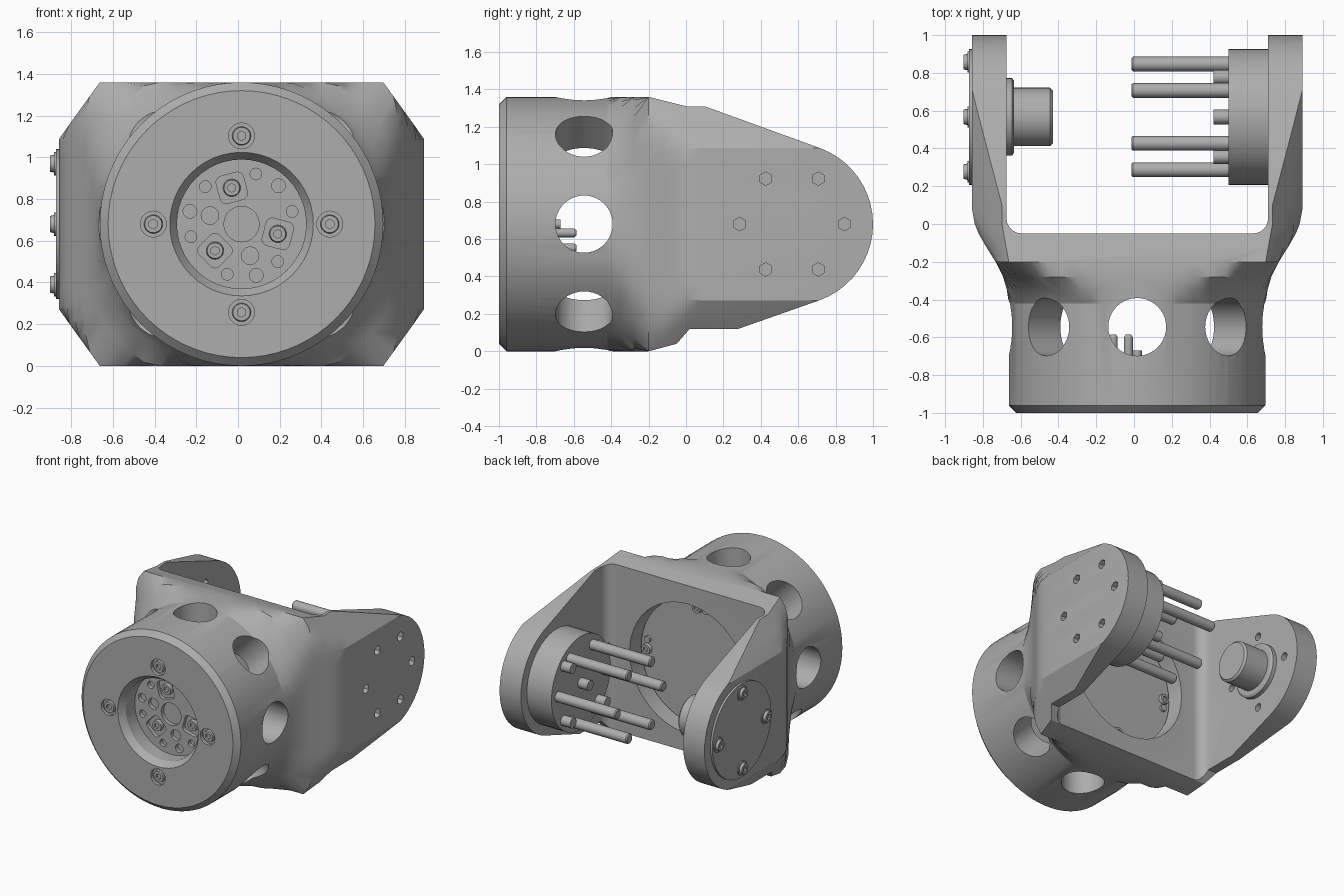
import bpy, bmesh
from math import sin, cos, pi, radians, hypot
from mathutils import Vector, Matrix

if "Cube" in bpy.data.objects:
    bpy.data.objects.remove(bpy.data.objects["Cube"])

CX, CZ = 0.017, 0.68      # main axis
AY = 0.567                # fork pivot position
X, Y = Vector((1, 0, 0)), Vector((0, 1, 0))

grey = bpy.data.materials.new("satin_grey")
grey.use_nodes = True
grey.diffuse_color = (0.42, 0.42, 0.42, 1)
grey.node_tree.nodes["Principled BSDF"].inputs["Base Color"].default_value = grey.diffuse_color


def finish(name, bm):
    bmesh.ops.recalc_face_normals(bm, faces=bm.faces)
    me = bpy.data.meshes.new(name)
    bm.to_mesh(me)
    bm.free()
    ob = bpy.data.objects.new(name, me)
    bpy.context.collection.objects.link(ob)
    me.materials.append(grey)
    return ob


def activate(ob):
    bpy.ops.object.select_all(action='DESELECT')
    ob.select_set(True)
    bpy.context.view_layer.objects.active = ob


def smooth(ob, angle=28):
    activate(ob)
    bpy.ops.object.shade_smooth_by_angle(angle=radians(angle))
    return ob


def rod(name, start, end, r, r2=None, sides=32, round_edges=0):
    """Cylinder or cone between two points."""
    start, end = Vector(start), Vector(end)
    d = end - start
    bm = bmesh.new()
    m = Matrix.Translation((start + end) / 2) @ d.to_track_quat('Z', 'Y').to_matrix().to_4x4()
    bmesh.ops.create_cone(bm, cap_ends=True, segments=sides, radius1=r,
                          radius2=r if r2 is None else r2, depth=d.length, matrix=m)
    if round_edges:
        side_edges = [e for e in bm.edges
                      if abs((e.verts[0].co - e.verts[1].co).normalized().dot(d.normalized())) > 0.9]
        bmesh.ops.bevel(bm, geom=side_edges, offset=round_edges, segments=4,
                        profile=0.5, affect='EDGES')
    return smooth(finish(name, bm))


def prism(name, points, offset):
    """Extrude a 3D outline along an offset."""
    bm = bmesh.new()
    face = bm.faces.new([bm.verts.new(p) for p in points])
    out = bmesh.ops.extrude_face_region(bm, geom=[face])
    bmesh.ops.translate(bm, vec=offset, verts=[v for v in out["geom"] if isinstance(v, bmesh.types.BMVert)])
    return finish(name, bm)


def boolean(ob, cutter, operation='DIFFERENCE'):
    activate(ob)
    mod = ob.modifiers.new("cut", 'BOOLEAN')
    mod.operation, mod.object, mod.solver = operation, cutter, 'EXACT'
    bpy.ops.object.modifier_apply(modifier=mod.name)
    bpy.data.objects.remove(cutter)


def polar(r, deg):
    return r * cos(radians(deg)), r * sin(radians(deg))


def front(r, deg, y):
    a, b = polar(r, deg)
    return Vector((CX + a, y, CZ + b))


def side(r, deg, x):
    a, b = polar(r, deg)
    return Vector((x, AY + a, CZ + b))


# Housing: round at the front, flaring into a chamfered box
def section_radius(t, width, limit):
    c, s = max(abs(cos(t)), 1e-6), max(abs(sin(t)), 1e-6)
    chamfer = (0.68 * 0.27 + 0.68 * 0.195) / (0.27 * c + 0.195 * s)
    return min(width / c, 0.68 / s, chamfer, limit)


stations = [(-1, .64, .64), (-.96, .68, .68), (-.42, .68, .68), (-.35, .69, .72),
            (-.28, .71, .81), (-.2, .75, .97), (-.12, .80, 1.1), (-.05, .84, 1.1),
            (0, .86, 1.1), (.08, .875, 1.1), (1.1, .875, 1.1)]
bm = bmesh.new()
rings = []
SEG = 72
for y, w, lim in stations:
    ring = []
    for i in range(SEG):
        t = 2 * pi * i / SEG
        r = section_radius(t, w, lim) if y > -.4 else lim
        ring.append(bm.verts.new((CX + r * cos(t), y, CZ + r * sin(t))))
    rings.append(ring)
for a, b in zip(rings, rings[1:]):
    for i in range(SEG):
        j = (i + 1) % SEG
        bm.faces.new((a[i], a[j], b[j], b[i]))
bm.faces.new(rings[0])
bm.faces.new(rings[-1])
housing = finish("fork_housing", bm)

# Side outline with rounded fork tips
outline = [(-1.1, 1.5), (-.24, 1.5), (-.2, 1.36), (-.1, 1.335), (0, 1.31), (.1, 1.31)]
outline += [(AY + a, CZ + b) for a, b in (polar(.433, 70 - 7 * k) for k in range(21))]
outline += [(.28, .12), (.02, .12), (-.05, .04), (-.2, 0), (-.24, -.2), (-1.1, -.2)]
boolean(housing, prism("side_outline", [(-2, y, z) for y, z in outline], X * 4), 'INTERSECT')

# Gap between the fork arms with filleted corners
gap = [(.71, 1.5), (-.675, 1.5)]
gap += [(-.595 + a, .03 + b) for a, b in (polar(.08, 180 + 15 * k) for k in range(7))]
gap += [(.63 + a, .03 + b) for a, b in (polar(.08, 270 + 15 * k) for k in range(7))]
boolean(housing, prism("fork_gap", [(x, y, -1) for x, y in gap], Vector((0, 0, 4))))

# Bores and radial windows
for y0, y1, r, r2 in [(-.72, .3, .45, .45), (-.27, .3, .5, .5), (-1.1, -.6, .31, .31), (-1.001, -.95, .345, .31)]:
    boolean(housing, rod("bore", (CX, y0, CZ), (CX, y1, CZ), r, r2, 48))
for k in range(4):
    boolean(housing, rod("window", front(1.3, 45 * k, -.545), front(-1.3, 45 * k, -.545), .153, sides=40))

# Hex sockets in the left arm, bolt holes in the right arm, countersinks in the front ring
for k in range(6):
    boolean(housing, rod("hex_socket", side(.28, 60 * k, .85), side(.28, 60 * k, 1), .036, sides=6))
for k in range(4):
    boolean(housing, rod("bolt_hole", side(.29, 90 * k, -.74), side(.29, 90 * k, -.6), .03, sides=16))
    boolean(housing, rod("countersink", front(.423, 90 * k, -.975), front(.423, 90 * k, -1.1), .062, sides=24))
smooth(housing, 25)


def socket_screw(name, base, axis, r, height):
    """Screw head with a hex recess."""
    head = rod(name, base, base + axis * height, r, r * .9, 20)
    boolean(head, rod("recess", base + axis * height * .4, base + axis * height * 2, r * .5, sides=6))
    return smooth(head)


for k in range(4):
    socket_screw(f"front_screw_{k}", front(.423, 90 * k, -.97), -Y, .046, .025)

# Output flange inside the front opening
flange = rod("output_flange", (CX, -.84, CZ), (CX, -.71, CZ), .312, sides=48)
pits = [(0, 0, .085)]
pits += [(.25, 14 + 60 * k, .028) for k in range(6)]
pits += [(.255, 46 + 120 * k, .033) for k in range(3)]
pits += [(.157, 165, .042), (.157, 285, .042)]
for r, a, size in pits:
    boolean(flange, rod("pit", front(r, a, -.9), front(r, a, -.81), size, sides=20))
for k in range(3):
    a = 105 + 120 * k
    pad = rod("pad", (0, -.9, 0), (0, -.81, 0), .095, sides=4, round_edges=.03)
    pad.data.transform(Matrix.Translation(front(.18, a, 0)) @ Matrix.Rotation(radians(45 - a), 4, 'Y'))
    boolean(flange, pad)
    socket_screw(f"flange_screw_{k}", front(.18, a, -.81), -Y, .042, .025)
    rod(f"flange_screw_shank_{k}", front(.18, a, -.72), front(.18, a, -.6), .024, sides=16)
    rod(f"flange_screw_tip_{k}", front(.18, a, -.6), front(.18, a, -.585), .024, .014, sides=16)
smooth(flange)
rod("centre_pin", (CX, -.72, CZ), (CX, -.67, CZ), .025, sides=16)

# Rear cover plate in the fork base
rod("rear_cover", (CX, -.27, CZ), (CX, -.17, CZ), .485, sides=48)
for k in range(4):
    socket_screw(f"rear_screw_{k}", front(.43, 90 * k, -.17), Y, .04, .025)
    rod(f"rear_stud_{k}", front(.43, 90 * k + 10, -.17), front(.43, 90 * k + 10, -.15), .025, sides=16)

# Right arm: outer bearing cap, bolts and inner stub shaft
rod("bearing_cap", (-.85, AY, CZ), (-.874, AY, CZ), .36, sides=48)
for k in range(4):
    rod(f"cap_washer_{k}", side(.29, 90 * k, -.87), side(.29, 90 * k, -.882), .056, sides=24)
    socket_screw(f"cap_bolt_{k}", side(.29, 90 * k, -.882), -X, .043, .02)
rod("stub_collar", (-.69, AY, CZ), (-.645, AY, CZ), .205, sides=40)
rod("stub_collar_edge", (-.645, AY, CZ), (-.635, AY, CZ), .205, .19, sides=40)
rod("stub_shaft", (-.64, AY, CZ), (-.445, AY, CZ), .155, sides=40)
rod("stub_shaft_end", (-.445, AY, CZ), (-.43, AY, CZ), .155, .14, sides=40)

# Left arm: drive hub with long and short pins
rod("drive_hub", (.72, AY, CZ), (.5, AY, CZ), .36, sides=48)
for k in range(6):
    rod(f"long_pin_{k}", side(.28, 60 * k, .52), side(.28, 60 * k, -.005), .039, sides=20)
    rod(f"long_pin_end_{k}", side(.28, 60 * k, -.005), side(.28, 60 * k, -.013), .039, .032, sides=20)
short_pins = [(0, 0)] + [(.297, 45 + 90 * k) for k in range(4)]
for k, (r, a) in enumerate(short_pins):
    rod(f"short_pin_{k}", side(r, a, .52), side(r, a, .42), .039, sides=20)
